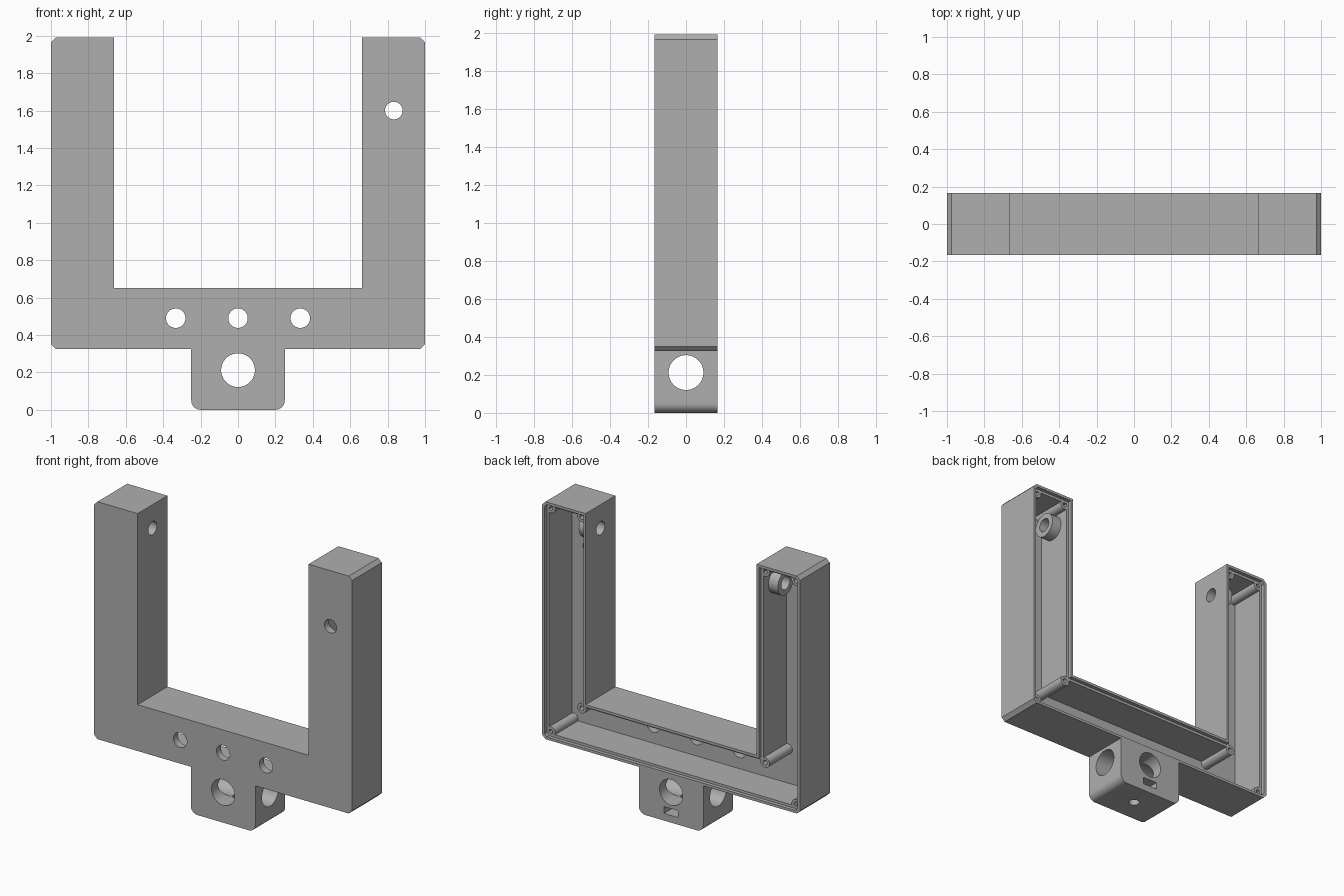
import bpy
import bmesh
import math
from mathutils import Matrix, Vector

if "Cube" in bpy.data.objects:
    bpy.data.objects.remove(bpy.data.objects["Cube"])

grey = bpy.data.materials.new("plain grey")
grey.use_nodes = True
colour = (0.43, 0.43, 0.43, 1)
grey.diffuse_color = colour
grey.node_tree.nodes["Principled BSDF"].inputs["Base Color"].default_value = colour

FRONT, BACK = -0.165, 0.165
TOP, BASE, BAR = 1.99, 0.325, 0.65
ARM = 0.663
WALL, RIM = 0.036, 0.018
LEDGE = BACK - 0.025
FLOOR = FRONT + 0.05


def finish(name, bm):
    bmesh.ops.recalc_face_normals(bm, faces=bm.faces)
    mesh = bpy.data.meshes.new(name)
    bm.to_mesh(mesh)
    bm.free()
    mesh.materials.append(grey)
    obj = bpy.data.objects.new(name, mesh)
    bpy.context.collection.objects.link(obj)
    return obj


def prism(name, outline, y0, y1):
    """Extrude an outline in the xz plane from y0 to y1."""
    bm = bmesh.new()
    face = bm.faces.new([bm.verts.new((x, y0, z)) for x, z in outline])
    moved = bmesh.ops.extrude_face_region(bm, geom=[face])["geom"]
    verts = [v for v in moved if isinstance(v, bmesh.types.BMVert)]
    bmesh.ops.translate(bm, verts=verts, vec=(0, y1 - y0, 0))
    return finish(name, bm)


def rod(name, start, end, radius, sides=40):
    start, end = Vector(start), Vector(end)
    axis = end - start
    turn = axis.to_track_quat("Z", "Y").to_matrix().to_4x4()
    bm = bmesh.new()
    bmesh.ops.create_cone(bm, cap_ends=True, segments=sides, radius1=radius,
                          radius2=radius, depth=axis.length,
                          matrix=Matrix.Translation((start + end) / 2) @ turn)
    return finish(name, bm)


def cut(obj, cutter):
    cutter.hide_render = True
    mod = obj.modifiers.new("cut", "BOOLEAN")
    mod.operation = "DIFFERENCE"
    mod.solver = "EXACT"
    mod.object = cutter
    bpy.context.view_layer.objects.active = obj
    bpy.ops.object.modifier_apply(modifier=mod.name)
    bpy.data.objects.remove(cutter)


def smooth(obj):
    bpy.ops.object.select_all(action="DESELECT")
    obj.select_set(True)
    bpy.context.view_layer.objects.active = obj
    bpy.ops.object.shade_smooth_by_angle(angle=math.radians(30))


def yoke(inset, c):
    """U-shaped outline moved inwards by inset, outer corners chamfered by c."""
    x, a = 1 - inset, ARM + inset
    t, b, m = TOP - inset, BASE + inset, BAR - inset
    half = [(x - c, b), (x, b + c), (x, t - c), (x - c, t), (a, t), (a, m)]
    return half + [(-px, pz) for px, pz in reversed(half)]


# Hollow yoke, open at the back with a ledge for a lid
shell = prism("yoke_shell", yoke(0, 0.025), FRONT, BACK)
cut(shell, prism("cavity", yoke(WALL, 0.012), FLOOR, BACK + 0.1))
cut(shell, prism("lid_recess", yoke(RIM, 0.018), LEDGE, BACK + 0.1))

# Holes in the front plate
for x, z, r in [(-0.333, 0.49, 0.052), (0, 0.49, 0.052), (0.333, 0.49, 0.052), (0.833, 1.6, 0.047)]:
    cut(shell, rod("hole", (x, FRONT - 0.1, z), (x, 0, z), r))

# Pivot holes and bosses on the inner arm walls
PIVOT = 1.825
for side, word in ((1, "left"), (-1, "right")):
    boss = rod(word + "_pivot_boss", (side * (ARM + 0.02), 0, PIVOT),
               (side * (ARM + 0.11), 0, PIVOT), 0.085)
    for part in (shell, boss):
        cut(part, rod("bore", (side * 0.6, 0, PIVOT), (side * 0.82, 0, PIVOT), 0.047))
    smooth(boss)

    # Screw posts in the corners of the cavity
    inner, outer = ARM + 0.048, 0.952
    for x, z, place in [(inner, TOP - 0.048, "upper_inner"), (outer, TOP - 0.048, "upper_outer"),
                        (inner, BAR - 0.048, "lower_inner"), (outer, BASE + 0.048, "lower_outer")]:
        post = rod(word + "_" + place + "_post", (side * x, FLOOR - 0.01, z),
                   (side * x, LEDGE, z), 0.035, 24)
        cut(post, rod("bore", (side * x, 0, z), (side * x, BACK, z), 0.016, 16))
        smooth(post)
smooth(shell)

# Mounting block with rounded lower corners
W, R = 0.25, 0.05
corner = [(W - R + R * math.sin(t), R - R * math.cos(t))
          for t in (math.pi / 2 * i / 8 for i in range(9))]
outline = corner + [(W, BASE), (-W, BASE)] + [(-x, z) for x, z in reversed(corner)]
block = prism("mounting_block", outline, FRONT, BACK)

# Crossing bores, nut slot and clamp screw hole
AXIS = 0.212
cut(block, rod("bore", (0, -0.3, AXIS), (0, 0.3, AXIS), 0.09, 64))
cut(block, rod("bore", (-0.4, 0, AXIS), (0.4, 0, AXIS), 0.0915, 64))
cut(block, rod("screw_hole", (0, 0, -0.1), (0, 0, AXIS), 0.035))
slot = [(-0.055, 0.05), (0.055, 0.05), (0.055, 0.098), (-0.055, 0.098)]
cut(block, prism("nut_slot", slot, -0.055, BACK + 0.1))
smooth(block)
